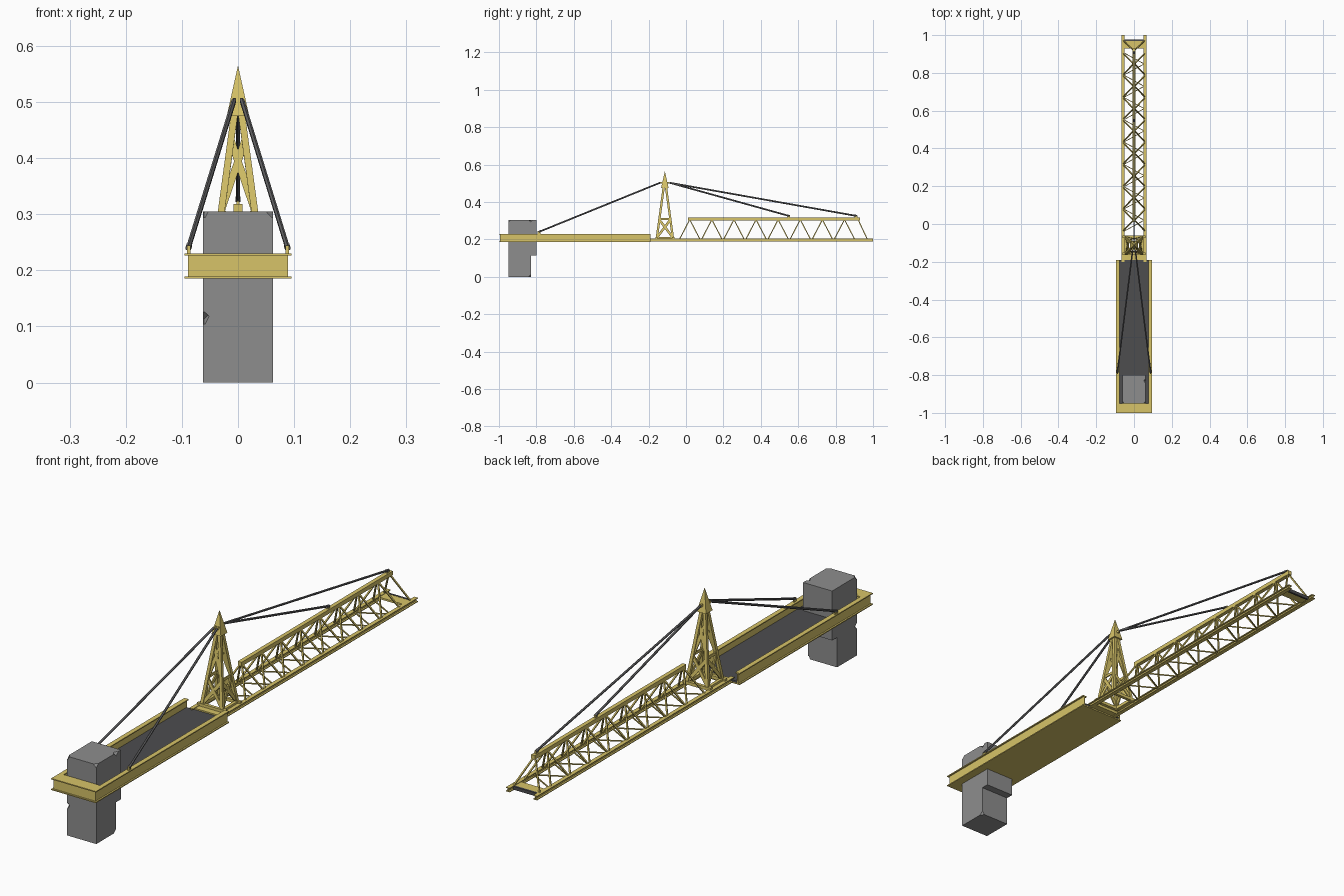
import bpy, bmesh
from mathutils import Vector, Matrix

if "Cube" in bpy.data.objects:
    bpy.data.objects.remove(bpy.data.objects["Cube"])


def material(name, rgb):
    m = bpy.data.materials.new(name)
    m.diffuse_color = (*rgb, 1)
    m.use_nodes = True
    m.node_tree.nodes["Principled BSDF"].inputs["Base Color"].default_value = m.diffuse_color
    return m


YELLOW = material("yellow_paint", (0.68, 0.55, 0.14))
DARK = material("dark_steel", (0.075, 0.075, 0.078))
CABLE = material("cable_steel", (0.13, 0.13, 0.135))
CONCRETE = material("concrete", (0.27, 0.27, 0.27))


def finish(name, bm, mat=None):
    bmesh.ops.recalc_face_normals(bm, faces=bm.faces[:])
    me = bpy.data.meshes.new(name)
    bm.to_mesh(me)
    bm.free()
    ob = bpy.data.objects.new(name, me)
    bpy.context.collection.objects.link(ob)
    if mat:
        me.materials.append(mat)
    return ob


def box(bm, x0, x1, y0, y1, z0, z1):
    m = Matrix.Translation(((x0 + x1) / 2, (y0 + y1) / 2, (z0 + z1) / 2))
    bmesh.ops.create_cube(bm, size=1, matrix=m @ Matrix.Diagonal((x1 - x0, y1 - y0, z1 - z0, 1)))


def bar(bm, a, b, w, t=None, normal=(1, 0, 0), sides=0):
    """Flat bar (thickness t along normal) or round rod between two points."""
    a, b = Vector(a), Vector(b)
    d = (b - a).normalized()
    n = Vector(normal)
    n = (n - d * n.dot(d)).normalized()
    s = d.cross(n)
    m = Matrix((n, s, d)).transposed().to_4x4()
    m.translation = (a + b) / 2
    length = (b - a).length
    if sides:
        bmesh.ops.create_cone(bm, cap_ends=True, segments=sides, radius1=w / 2,
                              radius2=w / 2, depth=length, matrix=m)
    else:
        bmesh.ops.create_cube(bm, size=1, matrix=m @ Matrix.Diagonal((t or w, w, length, 1)))


def i_beam(bm, path, outer, inner, z0, z1, t, web_x):
    """I-section swept along a plan path given as a function of the offset."""
    hw = t / 2
    prof = [(outer, z0), (outer, z0 + t), (web_x + hw, z0 + t), (web_x + hw, z1 - t),
            (outer, z1 - t), (outer, z1), (inner, z1), (inner, z1 - t),
            (web_x - hw, z1 - t), (web_x - hw, z0 + t), (inner, z0 + t), (inner, z0)]
    loops = [[bm.verts.new((*p, z)) for p in path(o)] for o, z in prof]
    rings = list(zip(*loops))
    for r, q in zip(rings, rings[1:]):
        for i in range(12):
            j = (i + 1) % 12
            bm.faces.new((r[i], r[j], q[j], q[i]))
    bm.faces.new(rings[0])
    bm.faces.new(rings[-1])


# counter jib: U-shaped I-beam frame with mitred corners, wide rear cover
bm = bmesh.new()
i_beam(bm, lambda o: [(o, -0.19), (o, -0.905 - o), (-o, -0.905 - o), (-o, -0.19)],
       0.095, 0.077, 0.185, 0.23, 0.004, 0.087)
box(bm, -0.077, 0.077, -0.985, -0.95, 0.226, 0.23)
finish("counter_jib_frame", bm, YELLOW)

bm = bmesh.new()
box(bm, -0.088, 0.088, -0.99, -0.19, 0.185, 0.19)
finish("counter_jib_floor", bm, YELLOW)
bm = bmesh.new()
box(bm, -0.085, 0.085, -0.98, -0.19, 0.1905, 0.197)
finish("walkway_deck", bm, DARK)

# stepped counterweight block, with chipped corners
bm = bmesh.new()
side = [(-0.95, 0), (-0.83, 0), (-0.83, 0.115), (-0.80, 0.115), (-0.80, 0.305), (-0.95, 0.305)]
f = bm.faces.new([bm.verts.new((-0.062, y, z)) for y, z in side])
ext = bmesh.ops.extrude_face_region(bm, geom=[f])
bmesh.ops.translate(bm, vec=(0.124, 0, 0), verts=[v for v in ext["geom"] if isinstance(v, bmesh.types.BMVert)])
weight = finish("counterweight", bm, CONCRETE)
bm = bmesh.new()
for c in [(0.062, -0.83, 0.305), (0.062, -0.83, 0), (-0.062, -0.95, 0.115),
          (0.062, -0.95, 0.305), (-0.062, -0.95, 0.305)]:
    rot = Matrix.Rotation(0.785, 4, 'X') @ Matrix.Rotation(0.615, 4, 'Y')
    bmesh.ops.create_cube(bm, size=0.015, matrix=Matrix.Translation(c) @ rot)
cutter = finish("chip_cutter", bm, CONCRETE)
cutter.hide_render = True
mod = weight.modifiers.new("chips", 'BOOLEAN')
mod.operation = 'DIFFERENCE'
mod.object = cutter
bpy.context.view_layer.objects.active = weight
bpy.ops.object.modifier_apply(modifier="chips")
bpy.data.objects.remove(cutter)

# main jib chords
bm = bmesh.new()
for s in (1, -1):
    i_beam(bm, lambda o: [(s * o, -0.2), (s * o, 1.0)], 0.066, 0.05, 0.188, 0.204, 0.003, 0.058)
finish("jib_bottom_chords", bm, YELLOW)
bm = bmesh.new()
box(bm, -0.008, 0.008, 0.01, 0.93, 0.302, 0.318)
finish("jib_top_chord", bm, YELLOW)

# jib end plate and cross members
bm = bmesh.new()
box(bm, -0.056, 0.056, 0.93, 0.972, 0.195, 0.202)
box(bm, -0.056, 0.056, -0.19, -0.165, 0.19, 0.202)
finish("jib_end_plates", bm, YELLOW)
bm = bmesh.new()
box(bm, -0.052, 0.052, 0.97, 0.978, 0.19, 0.203)
finish("jib_end_bar", bm, DARK)

# lattice diagonals on both sloping sides, and zigzag floor lacing
P = 0.1182
lattice = bmesh.new()
lacing = bmesh.new()
for k in range(8):
    top = 0.02 + k * P
    for s in (1, -1):
        for y in (top - P / 2, top + P / 2):
            bar(lattice, (s * 0.056, y + (0.004 if y < top else -0.004), 0.2), (s * 0.003, top, 0.306), 0.0055)
    y0 = top - P / 2
    bar(lacing, (-0.054, y0, 0.196), (0.054, top, 0.196), 0.004)
    bar(lacing, (0.054, top, 0.196), (-0.054, y0 + P, 0.196), 0.004)
for s in (1, -1):
    bar(lattice, (s * 0.003, 0.92, 0.306), (s * 0.056, 0.97, 0.2), 0.0055)
finish("jib_lattice", lattice, YELLOW)
finish("jib_floor_lacing", lacing, YELLOW)

# tower: four tapering legs, base frame and flat cross braces
CY = -0.113


def corner(sx, sy, z, inset=0.006):
    h = 0.05 * (0.56 - z) / 0.36 - inset
    return Vector((sx * h, CY + sy * h, z))


bm = bmesh.new()
for sx in (1, -1):
    for sy in (1, -1):
        bar(bm, corner(sx, sy, 0.198), corner(sx, sy, 0.49, 0.005), 0.012)
finish("tower_legs", bm, YELLOW)

bm = bmesh.new()
for s in (1, -1):
    box(bm, s * 0.045 - 0.006, s * 0.045 + 0.006, CY - 0.05, CY + 0.05, 0.2, 0.212)
    box(bm, -0.06, 0.06, CY + s * 0.045 - 0.006, CY + s * 0.045 + 0.006, 0.2, 0.212)
finish("tower_base_frame", bm, YELLOW)

bm = bmesh.new()
for s in (1, -1):
    for z0, z1 in ((0.21, 0.305), (0.31, 0.43)):
        for q in (1, -1):
            bar(bm, corner(q, s, z0), corner(-q, s, z1), 0.013, 0.005, (0, 1, 0))
            if z0 < 0.3:
                bar(bm, corner(s, q, z0), corner(s, -q, z1), 0.013, 0.005, (1, 0, 0))
    bar(bm, corner(s, 1, 0.31), corner(s, -1, 0.31), 0.01, 0.005, (1, 0, 0))
finish("tower_braces", bm, YELLOW)

bm = bmesh.new()
bmesh.ops.create_cone(bm, cap_ends=True, segments=4, radius1=0.02 * 2 ** 0.5, radius2=0, depth=0.09,
                      matrix=Matrix.Translation((0, CY, 0.52)) @ Matrix.Rotation(0.7854, 4, 'Z'))
finish("tower_cap", bm, YELLOW)

# stay cables with end sockets, and yellow lugs they fix to
cables = bmesh.new()
lugs = bmesh.new()
stays = [((s * 0.007, CY - 0.026, 0.503), (s * 0.088, -0.785, 0.241)) for s in (1, -1)]
stays += [((0, CY + 0.026, 0.503), (0, y, 0.326)) for y in (0.55, 0.91)]
for a, b in stays:
    a, b = Vector(a), Vector(b)
    d = (b - a).normalized()
    bar(cables, a, b, 0.009, sides=6)
    bar(cables, b - d * 0.01, b + d * 0.004, 0.011, sides=6)
    box(lugs, b.x - 0.003, b.x + 0.003, b.y - 0.008, b.y + 0.006, b.z - 0.014, b.z + 0.003)
    box(lugs, a.x * 0.9 - 0.003, a.x * 0.9 + 0.003, min(a.y, CY), max(a.y, CY), a.z - 0.005, a.z + 0.004)
finish("stay_cables", cables, CABLE)
finish("cable_lugs", lugs, YELLOW)
